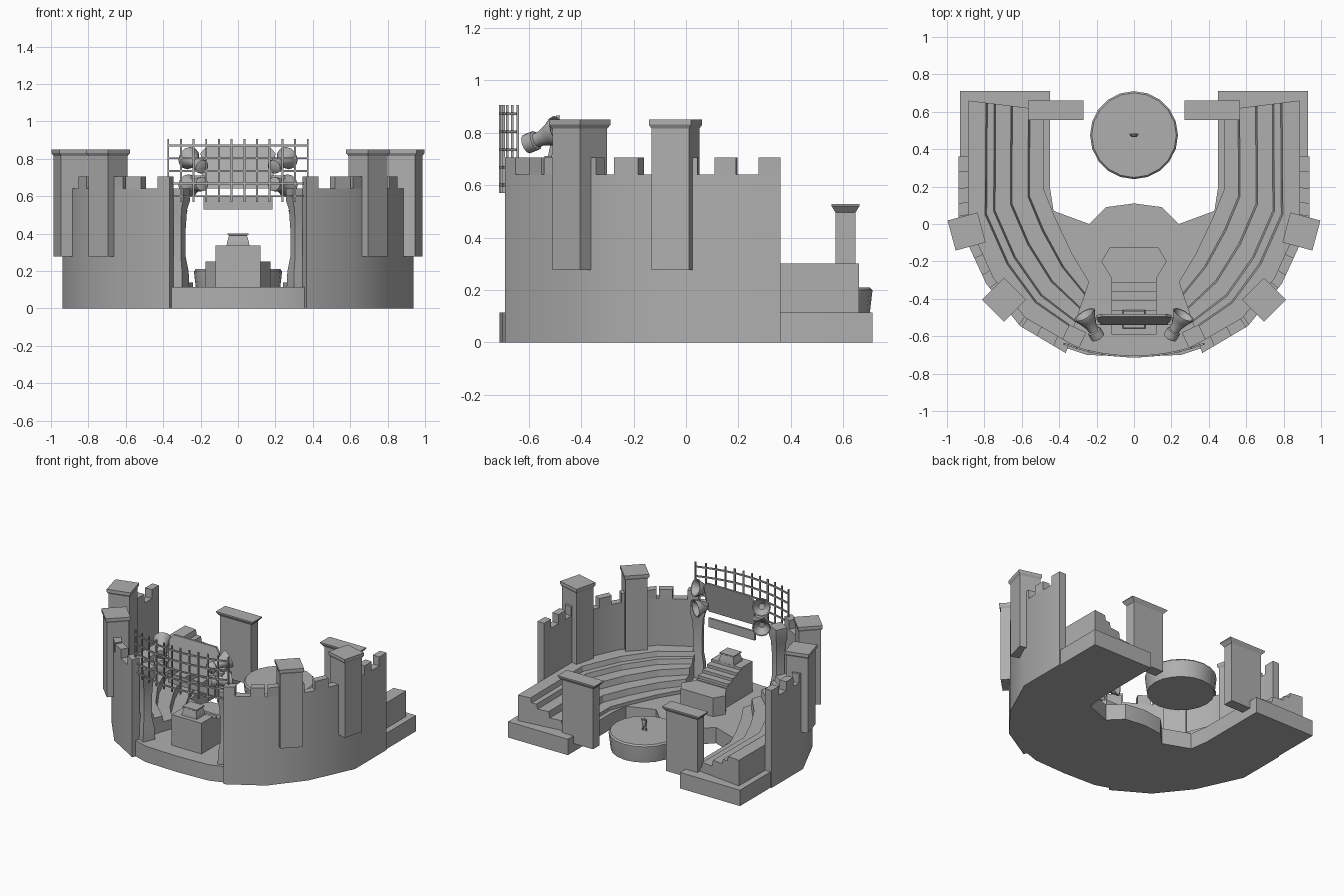
import bpy, bmesh, math
from mathutils import Vector

if "Cube" in bpy.data.objects:
    bpy.data.objects.remove(bpy.data.objects["Cube"])

stone = bpy.data.materials.new("dark_stone")
stone.diffuse_color = (.43, .43, .43, 1)
stone.use_nodes = True
stone.node_tree.nodes["Principled BSDF"].inputs["Base Color"].default_value = stone.diffuse_color


def finish(name, bm):
    bmesh.ops.recalc_face_normals(bm, faces=bm.faces)
    me = bpy.data.meshes.new(name)
    bm.to_mesh(me)
    bm.free()
    me.materials.append(stone)
    if name in ("curtain_wall", "floor_slab", "round_pedestal", "loudspeaker", "stage_post"):
        me.shade_smooth()
        me.set_sharp_from_angle(angle=math.radians(31))
    ob = bpy.data.objects.new(name, me)
    bpy.context.collection.objects.link(ob)
    return ob


def loft(name, rings):
    """Skin between equal-length rings of points, capped at both ends."""
    bm = bmesh.new()
    vs = [[bm.verts.new(p) for p in r] for r in rings]
    n = len(rings[0])
    for a, b in zip(vs, vs[1:]):
        for i in range(n):
            j = (i + 1) % n
            bm.faces.new((a[i], a[j], b[j], b[i]))
    bm.faces.new(vs[0])
    bm.faces.new(vs[-1])
    return finish(name, bm)


def prism(name, pts, z0, z1):
    return loft(name, [[(x, y, z) for x, y in pts] for z in (z0, z1)])


def box(name, x0, x1, y0, y1, z0, z1):
    return prism(name, [(x0, y0), (x1, y0), (x1, y1), (x0, y1)], z0, z1)


def stack(name, cx, cy, levels, rot=0):
    """Rectangular column from (half_x, half_y, z) levels."""
    c, s = math.cos(rot), math.sin(rot)
    rings = []
    for hx, hy, z in levels:
        rings.append([(cx + c * a * hx - s * b * hy, cy + s * a * hx + c * b * hy, z)
                      for a, b in ((-1, -1), (1, -1), (1, 1), (-1, 1))])
    return loft(name, rings)


def lathe(name, start, end, prof, n=16):
    """Round part along an axis; prof = (fraction, radius)."""
    a, d = Vector(start), Vector(end) - Vector(start)
    q = d.to_track_quat('Z', 'Y')
    rings = [[a + d * t + q @ Vector((r * math.cos(2 * math.pi * i / n),
              r * math.sin(2 * math.pi * i / n), 0)) for i in range(n)] for t, r in prof]
    return loft(name, rings)


def mirrored(pts, s):
    return [(s * p[0],) + tuple(p[1:]) for p in pts]


def lerp(a, b, t):
    return tuple(u + (v - u) * t for u, v in zip(a, b))


# Plan curves of the right half, back to front
wall_out = [(.938, .36), (.938, 0), (.79, -.32), (.61, -.545), (.365, -.69)]
wall_in = [(.885, .36), (.885, .01), (.75, -.29), (.58, -.5), (.345, -.635)]
seat_out = [(.885, .66)] + [(x + .005, y) for x, y in wall_in[1:]]
seat_in = [(.48, .61), (.48, .18), (.42, .03), (.33, -.16), (.24, -.31)]

# Horseshoe floor slab with the rounded stage apron
half = [(0, .11), (.15, .09), (.24, 0), (.43, .07), (.45, .2), (.45, .71), (.93, .71),
        (.93, 0), (.785, -.315), (.605, -.54), (.37, -.66), (.25, -.7), (0, -.71)]
prism("floor_slab", half + [(-x, y) for x, y in half[-2:0:-1]], 0, .115)

# Stepped seating section: (fraction across, height)
steps = [(0, .1), (0, .14), (.19, .14), (.21, .185), (.42, .185), (.44, .23),
         (.64, .23), (.66, .265), (.75, .265), (.77, .30), (1, .30), (1, .1)]

for s in (1, -1):
    # Terraced seating
    loft("terraced_seating", [mirrored([lerp(a, b, t) + (z,) for t, z in steps], s)
                              for a, b in zip(seat_in, seat_out)])

    # Curtain wall
    loft("curtain_wall", [mirrored([o + (0,), o + (.64,), i + (.64,), i + (0,)], s)
                          for o, i in zip(wall_out, wall_in)])

    # Battlements: wall segment, start and end fraction
    for k, t0, t1 in ((0, 0, .23), (0, .47, .7), (0, .88, 1), (1, .12, .3), (1, .57, .86),
                      (2, .1, .35), (2, .7, .98), (3, .04, .37), (3, .73, 1)):
        o0, o1 = (lerp(wall_out[k], wall_out[k + 1], t) for t in (t0, t1))
        i0, i1 = (lerp(wall_in[k], wall_in[k + 1], t) for t in (t0, t1))
        prism("battlement", mirrored([o0, o1, i1, i0], s), .64, .705)

    # Square wall towers with flared caps
    for x, y, r in ((.895, -.04, -15), (.695, -.405, -45)):
        stack("wall_tower", s * x, y, [(.074, .074, .277), (.074, .074, .815), (.083, .083, .83),
                                       (.083, .083, .85)], s * math.radians(r))

    # Entrance pillars at the back
    stack("entrance_pillar", s * .418, .608, [(.125, .038, .06), (.125, .038, .495),
                                              (.148, .053, .52), (.148, .053, .527)])

    # Waisted posts either side of the stage opening
    stack("stage_post", s * .32, -.6, [(.045, .045, .11), (.042, .042, .2), (.03, .03, .28),
                                       (.03, .03, .42), (.036, .036, .53), (.05, .045, .58),
                                       (.05, .045, .64)], s * math.radians(25))

    # Horn loudspeakers
    for z, tilt in ((.755, .05), (.665, -.01)):
        lathe("loudspeaker", (s * .19, -.61, z), (s * .265, -.485, z + tilt),
              [(0, .028), (.03, .038), (.3, .038), (.33, .028), (.5, .03), (.75, .045),
               (.95, .062), (1, .062), (.99, .055), (.7, .02)], 12)
    box("speaker_bracket", s * .18, s * .25, -.54, -.51, .68, .71)

# Hexagonal dais on the stage floor
hexa = [(.175, -.2), (.13, -.125), (-.13, -.125), (-.175, -.2), (-.12, -.29), (.12, -.29)]
prism("dais", hexa, .11, .25)

# Stair up to the high block
for i, y in enumerate((-.29, -.31, -.36, -.41)):
    box("stair_step", -.12, .12, -.48, y, .11, .25 + .021 * (i + .3))
box("high_block", -.12, .12, -.59, -.46, .11, .337)
stack("altar", 0, -.51, [(.062, .05, .33), (.058, .047, .355), (.048, .04, .39),
                         (.056, .046, .394), (.056, .046, .402)])

# Hanging screen, leaning forward over the stage, and the strip below it
screen = [(-.185, .64), (.185, .64), (.2, .83), (.17, .865), (-.17, .865), (-.2, .83)]
loft("screen", [[(x, y + (z - .64) * .2, z) for x, z in screen] for y in (-.54, -.525)])
box("screen_strip", -.185, .185, -.535, -.52, .53, .595)


# Curved lattice over the opening
def lattice_y(x):
    return -.708 + .068 * (x / .375) ** 2


bars = [-.373 + .0678 * i for i in range(12)]
for x in bars:
    stack("lattice_upright", x, lattice_y(x), [(.005, .005, .57), (.005, .005, .905)])
for z in (.6, .668, .735, .803, .872):
    loft("lattice_rail", [[(x, lattice_y(x) + a * .005, z + b * .005)
                           for a, b in ((-1, -1), (1, -1), (1, 1), (-1, 1))] for x in bars])

# Round pedestal with a little statue
lathe("round_pedestal", (0, .475, .08), (0, .475, .21),
      [(0, .222), (.85, .235), (.92, .235), (1, .226)], 20)
stack("statue_body", 0, .475, [(.012, .008, .245), (.016, .01, .275), (.008, .006, .285)])
lathe("statue_head", (0, .475, .28), (0, .475, .3), [(0, .005), (.5, .01), (1, .005)], 6)
for s in (1, -1):
    lathe("statue_leg", (s * .014, .475, .208), (s * .007, .475, .25), [(0, .006), (1, .007)], 5)
    lathe("statue_arm", (s * .013, .475, .275), (s * .022, .48, .295), [(0, .005), (1, .004)], 5)
